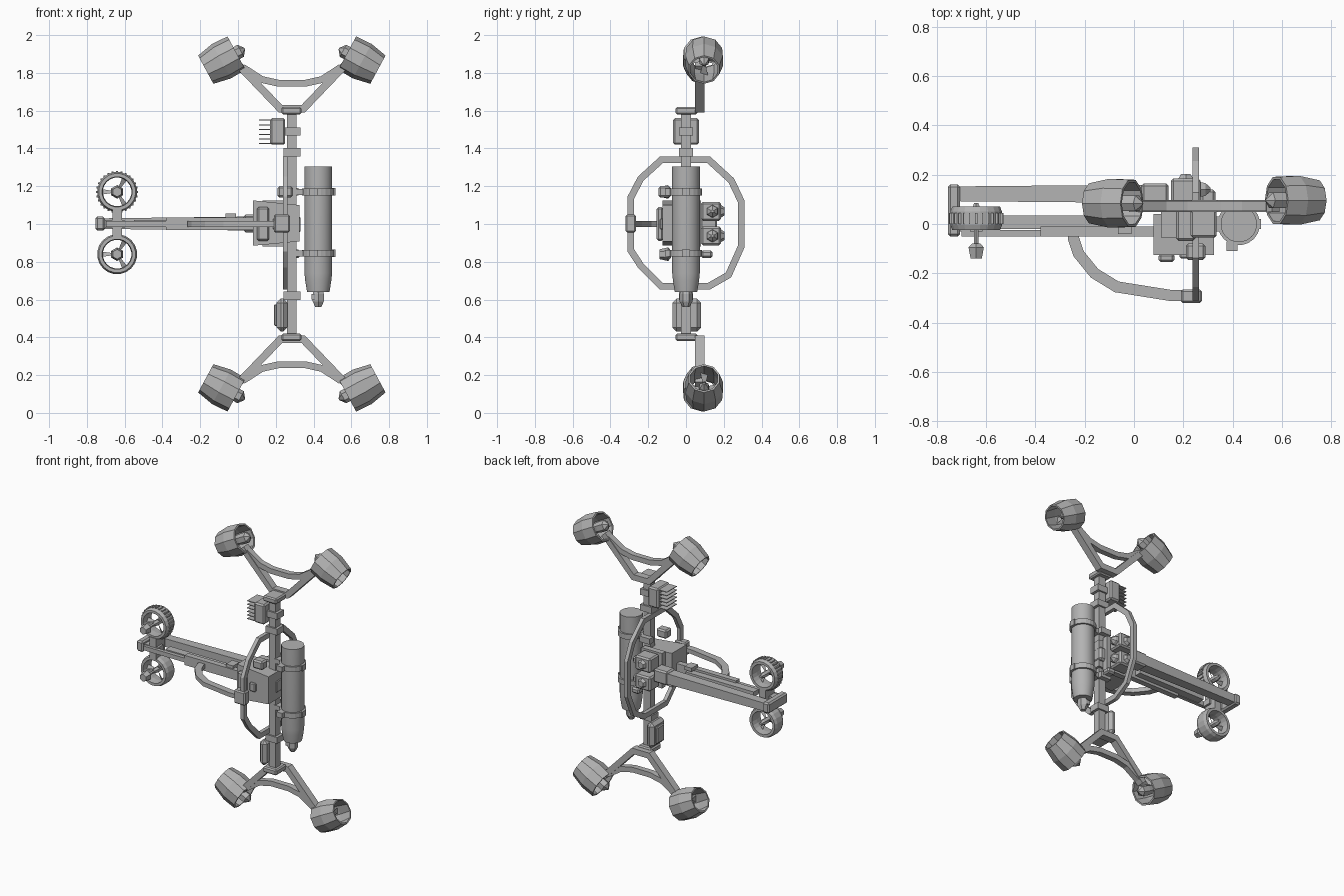
import bpy, bmesh, math
from mathutils import Vector

old = bpy.data.objects.get("Cube")
if old:
    bpy.data.objects.remove(old, do_unlink=True)

grey = bpy.data.materials.new("plain grey")
grey.use_nodes = True
grey.diffuse_color = (0.45, 0.45, 0.45, 1)
grey.node_tree.nodes["Principled BSDF"].inputs["Base Color"].default_value = grey.diffuse_color


def finish(name, bm):
    bmesh.ops.recalc_face_normals(bm, faces=bm.faces)
    mesh = bpy.data.meshes.new(name)
    bm.to_mesh(mesh)
    bm.free()
    mesh.materials.append(grey)
    obj = bpy.data.objects.new(name, mesh)
    bpy.context.collection.objects.link(obj)
    return obj


def box(name, x, y, z, bevel=0):
    """Box from (low, high) pairs on each axis."""
    bm = bmesh.new()
    bmesh.ops.create_cube(bm, size=1)
    for v in bm.verts:
        v.co = [(a + b) / 2 + c * (b - a) for c, (a, b) in zip(v.co, (x, y, z))]
    if bevel:
        bmesh.ops.bevel(bm, geom=bm.edges[:], offset=bevel, segments=1, affect='EDGES')
    return finish(name, bm)


def lathe(name, profile, sides, origin, axis, closed=False, smooth=False):
    """Spin (radius, height) points about an axis; closed joins last to first."""
    turn = Vector(axis).to_track_quat('Z', 'Y')
    bm = bmesh.new()
    rows = [[bm.verts.new(turn @ Vector((r * math.cos(a), r * math.sin(a), h)) + Vector(origin))
             for a in (math.tau * (i + 0.5) / sides for i in range(sides))] for r, h in profile]
    pairs = list(zip(rows, rows[1:])) + ([(rows[-1], rows[0])] if closed else [])
    for p, q in pairs:
        for i in range(sides):
            j = (i + 1) % sides
            bm.faces.new((p[i], p[j], q[j], q[i]))
    if not closed:
        bm.faces.new(rows[0])
        bm.faces.new(rows[-1])
    obj = finish(name, bm)
    if smooth:
        bpy.context.view_layer.objects.active = obj
        obj.select_set(True)
        bpy.ops.object.shade_smooth_by_angle(angle=math.radians(35))
        obj.select_set(False)
    return obj


def strip(name, points, place, width, depth, closed=False):
    """Mitred rectangular bar along flat points; place maps (u, v, w) to space."""
    pts = [Vector(p) for p in points]
    n = len(pts)
    bm = bmesh.new()
    rows = []
    for i, p in enumerate(pts):
        before = pts[i - 1] if closed or i else None
        after = pts[(i + 1) % n] if closed or i < n - 1 else None
        d1 = (p - before).normalized() if before is not None else (after - p).normalized()
        d2 = (after - p).normalized() if after is not None else d1
        t = (d1 + d2).normalized()
        side = Vector((-t.y, t.x)) * (width / 2 / max(t.dot(d1), 0.4))
        rows.append([bm.verts.new(place((p + side * s).x, (p + side * s).y, w * depth / 2))
                     for s, w in ((-1, -1), (1, -1), (1, 1), (-1, 1))])
    for p, q in list(zip(rows, rows[1:])) + ([(rows[-1], rows[0])] if closed else []):
        for i in range(4):
            j = (i + 1) % 4
            bm.faces.new((p[i], p[j], q[j], q[i]))
    if not closed:
        bm.faces.new(rows[0])
        bm.faces.new(rows[-1])
    return finish(name, bm)


def fan(name, centre, axis, radius, blades, chord):
    """Flat pitched blades around an axis."""
    turn = Vector(axis).to_track_quat('Z', 'Y')
    bm = bmesh.new()
    for k in range(blades):
        a = math.tau * k / blades
        out, across = Vector((math.cos(a), math.sin(a), 0)), Vector((-math.sin(a), math.cos(a), 0.6))
        corners = [out * 0.015 - across * chord * 0.3, out * radius - across * chord,
                   out * radius + across * chord, out * 0.015 + across * chord * 0.3]
        bm.faces.new([bm.verts.new(turn @ c + Vector(centre)) for c in corners])
    return finish(name, bm)


MAST = 0.285

# Hollow square mast and its collars
strip("mast", [(MAST - .02, -.02), (MAST + .02, -.02), (MAST + .02, .02), (MAST - .02, .02)],
      lambda u, v, w: (u, v, 1 + w), 0.012, 1.22, closed=True)
for label, z in (("upper", 1.38), ("sensor", 1.49), ("lower", 0.62)):
    box(label + "_collar", (.24, .33), (-.037, .037), (z - .022, z + .022))

# Forks with four ducted thrusters, mirrored in both directions
for up, level in ((1, "upper"), (-1, "lower")):
    def fork(u, v, w):
        return (MAST + u, 0.073 + w, 1 + up * v)
    strip(level + "_fork", [(-.29, .85), (-.06, .61), (.06, .61), (.29, .85)], fork, .04, .05)
    strip(level + "_fork_arch", [(-.26, .83), (-.16, .765), (-.07, .745), (.07, .745), (.16, .765), (.26, .83)],
          fork, .036, .04)
    ends = sorted((1 + up * .58, 1 + up * .62))
    box(level + "_fork_hub", (.23, .335), (-.055, .06), ends, .008)
    for s, side in ((1, "left"), (-1, "right")):
        label = f"{level}_{side}_thruster"
        axis = Vector((s * .87, 0, -up * .47))
        start = Vector((MAST + s * .293, .09 + s * .006, 1 + up * .905))
        lathe(label + "_duct", [(.1, 0), (.104, .09), (.085, .185), (.075, .185), (.088, .09), (.088, 0)],
              10, start, axis, closed=True)
        lathe(label + "_motor", [(.004, -.05), (.036, -.025), (.036, .03), (.026, .1), (.006, .13)],
              6, start, axis)
        fan(label + "_propeller", start + axis * .08, axis, .084, 4, .02)

# Hoop around the body
strip("guard_hoop", [(-.13, 1.34), (-.24, 1.24), (-.292, 1.14), (-.292, .86), (-.24, .78), (-.13, .67),
                     (.12, .67), (.225, .73), (.292, .88), (.292, 1.12), (.24, 1.23), (.12, 1.34)],
      lambda u, v, w: (.25 + w, u, v), .036, .026, closed=True)

# Curved bumper at the front and its clamp
strip("front_bumper", [(-.245, .03), (-.245, -.06), (-.225, -.12), (-.16, -.2), (-.07, -.255), (.15, -.29), (.25, -.29)],
      lambda u, v, w: (u, v, 1 + w), .045, .03)
box("bumper_clamp", (.19, .275), (-.32, -.265), (.955, 1.05), .008)

# Central housing: narrower toward the outer side at the front
housing = box("housing", (.08, .325), (-.125, .04), (.885, 1.125))
for v in housing.data.vertices:
    if v.co.x > .2:
        v.co.z = 1 + (v.co.z - 1) * .8
box("housing_hatch", (.1, .165), (-.155, -.12), (.91, 1.09), .01)
box("hatch_latch", (.185, .23), (-.14, -.12), (.97, 1.03), .006)
box("mast_bracket", (.2, .33), (-.05, .06), (.95, 1.045), .012)

# Rear electronics: back plate with two modules and caps
box("rear_plate", (.13, .29), (.04, .08), (.88, 1.125))
for z in (.937, 1.067):
    box("rear_module", (.15, .27), (.08, .185), (z - .05, z + .05), .01)
    lathe("module_knob", [(.035, 0), (.03, .025), (.008, .045)], 6, (.265, .14, z), (1, 0, 0))
    lathe("module_cap", [(.035, 0), (.022, .02)], 6, (.21, .183, z), (0, 1, 0))

# Gas bottle, neck and valve
lathe("bottle", [(.06, .64), (.07, .7), (.074, .74), (.074, 1.305)], 20, (.425, 0, 0), (0, 0, 1), smooth=True)
lathe("bottle_neck", [(.02, .64), (.032, .655), (.06, .71)], 10, (.425, 0, 0), (0, 0, 1))
lathe("valve", [(.018, .56), (.034, .59), (.034, .63), (.022, .665)], 6, (.425, 0, 0), (0, 0, 1))
box("valve_knob", (.39, .42), (-.03, .03), (.6, .63))
for z in (.845, 1.17):
    lathe("bottle_band", [(.074, -.018), (.086, -.018), (.086, .018), (.074, .018)], 20,
          (.425, 0, z), (0, 0, 1), closed=True)
    box("band_arm", (.3, .36), (-.03, .03), (z - .016, z + .016))
    box("band_lug", (.375, .42), (-.11, -.07), (z - .018, z + .018))
    box("band_lug", (.46, .515), (-.02, .02), (z - .02, z + .02))
    box("mast_lug", (.24, .32), (.02, .06), (z - .02, z + .02))
box("side_clip", (.21, .29), (-.145, -.08), (1.14, 1.2), .01)
box("side_clip", (.27, .33), (.08, .14), (.82, .86), .01)

# Finned cooler near the mast top
box("cooler_body", (.17, .25), (-.068, .068), (1.42, 1.56), .01)
for i in range(6):
    z = 1.425 + i * .025
    box("cooler_fin", (.11, .175), (-.055, .055), (z - .0025, z + .0025))

# Battery pack near the mast foot
box("battery_pack", (.205, .262), (-.072, .08), (.43, .605), .022)
box("battery_cover", (.19, .21), (-.035, .045), (.46, .575), .006)

# Twin booms with sleeves and cross bracket
rear_boom = box("rear_boom", (-.72, .13), (.085, .16), (.965, 1.04))
for v in rear_boom.data.vertices:
    if v.co.x < 0:
        v.co.z = 1 + (v.co.z - 1) * .75
        v.co.y = .122 + (v.co.y - .122) * .8
box("boom_socket", (.03, .14), (.075, .165), (.955, 1.05), .01)
box("front_boom", (-.7, -.3), (-.05, -.025), (.985, 1.015))
box("front_boom_sleeve", (-.38, .1), (-.05, -.01), (.967, 1.035))
box("boom_rail", (-.55, -.02), (-.02, .035), (.985, 1.02))
box("sleeve_clip", (-.065, -.01), (-.04, .03), (1.03, 1.055))
box("boom_end", (-.755, -.705), (-.05, .16), (.965, 1.04), .01)
box("rotor_link", (-.665, -.615), (-.03, .07), (.93, 1.08))
box("rotor_link_arm", (-.72, -.6), (-.03, .03), (.98, 1.02))

# Pair of ring rotors at the boom end
for z in (1.17, .84):
    centre = (-.64, -.025, z)
    lathe("rotor_ring", [(.098, 0), (.106, .02), (.106, .075), (.098, .095), (.08, .095), (.076, .048), (.08, 0)],
          20, centre, (0, 1, 0), closed=True)
    lathe("rotor_hub", [(.012, 0), (.02, .03), (.02, .085), (.01, .11)], 6, (-.64, -.025, z), (0, 1, 0))
    fan("rotor_blades", (-.64, .02, z), (0, 1, 0), .08, 3, .014)
    lathe("rotor_shaft", [(.01, 0), (.01, .07)], 6, (-.64, -.09, z), (0, 1, 0))
    lathe("rotor_motor", [(.026, 0), (.036, .045), (.02, .06)], 6, (-.64, -.14, z), (0, 1, 0))

# Gear teeth on the upper ring
for i in range(28):
    a = math.tau * i / 28
    x, z = -.64 + .106 * math.cos(a), 1.17 + .106 * math.sin(a)
    box("ring_tooth", (x - .005, x + .005), (0, .045), (z - .005, z + .005))
